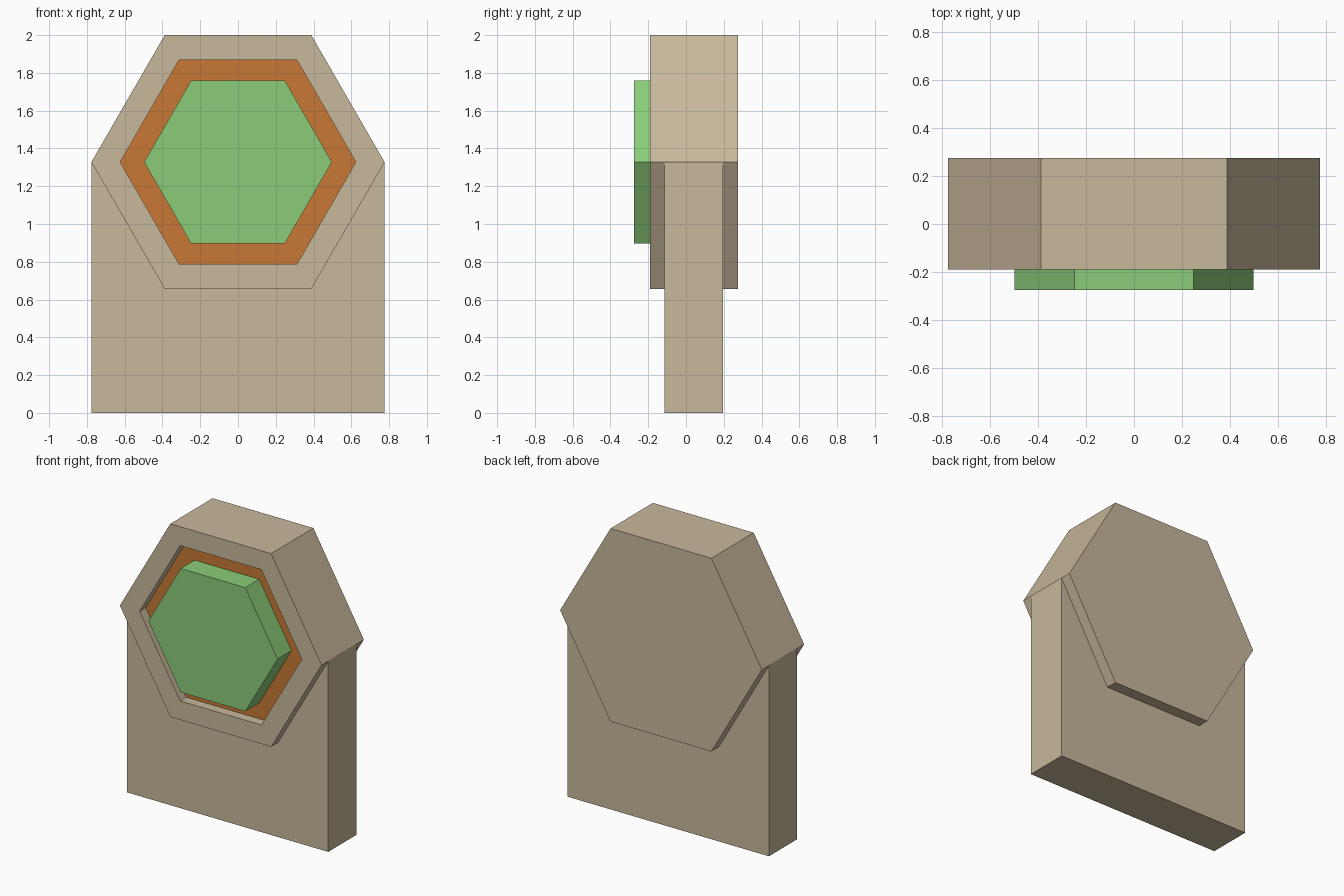
import bpy, bmesh
from math import cos, sin, pi

if "Cube" in bpy.data.objects:
    bpy.data.objects.remove(bpy.data.objects["Cube"])

HUB_Z = 1.328      # height of the hexagon centre
FLOOR_Y = -0.122   # depth of the recess floor


def material(name, color):
    m = bpy.data.materials.new(name)
    m.diffuse_color = (*color, 1)
    m.use_nodes = True
    m.node_tree.nodes["Principled BSDF"].inputs["Base Color"].default_value = m.diffuse_color
    return m


def finish(name, bm, mat):
    bmesh.ops.recalc_face_normals(bm, faces=bm.faces)
    mesh = bpy.data.meshes.new(name)
    bm.to_mesh(mesh)
    bm.free()
    mesh.materials.append(mat)
    obj = bpy.data.objects.new(name, mesh)
    bpy.context.collection.objects.link(obj)
    return obj


def hexagon(bm, radius, y):
    return [bm.verts.new((radius * cos(i * pi / 3), y, HUB_Z + radius * sin(i * pi / 3)))
            for i in range(6)]


def hex_solid(name, rings, mat):
    # Joins successive (radius, y) hexagons and caps both ends
    bm = bmesh.new()
    loops = [hexagon(bm, r, y) for r, y in rings]
    for a, b in zip(loops, loops[1:]):
        for i in range(6):
            j = (i + 1) % 6
            bm.faces.new((a[i], a[j], b[j], b[i]))
    bm.faces.new(loops[0])
    bm.faces.new(loops[-1])
    return finish(name, bm, mat)


tan = material("tan", (0.58, 0.48, 0.33))
orange = material("orange", (0.58, 0.19, 0.035))
green = material("green", (0.26, 0.60, 0.19))

# Upright slab
bm = bmesh.new()
bmesh.ops.create_cube(bm, size=1)
for v in bm.verts:
    v.co = (v.co.x * 1.55, v.co.y * 0.31 + 0.04, (v.co.z + 0.5) * HUB_Z)
finish("support_slab", bm, tan)

# Hexagonal housing with a recessed front
housing = hex_solid("hex_housing", [(0.776, 0.275), (0.776, -0.19), (0.624, -0.19), (0.624, FLOOR_Y)], tan)

# Coloured recess floor
housing.data.materials.append(orange)
housing.data.polygons[len(housing.data.polygons) - 1].material_index = 1

# Raised hexagonal button
hex_solid("hex_button", [(0.497, FLOOR_Y + 0.02), (0.497, -0.275)], green)
